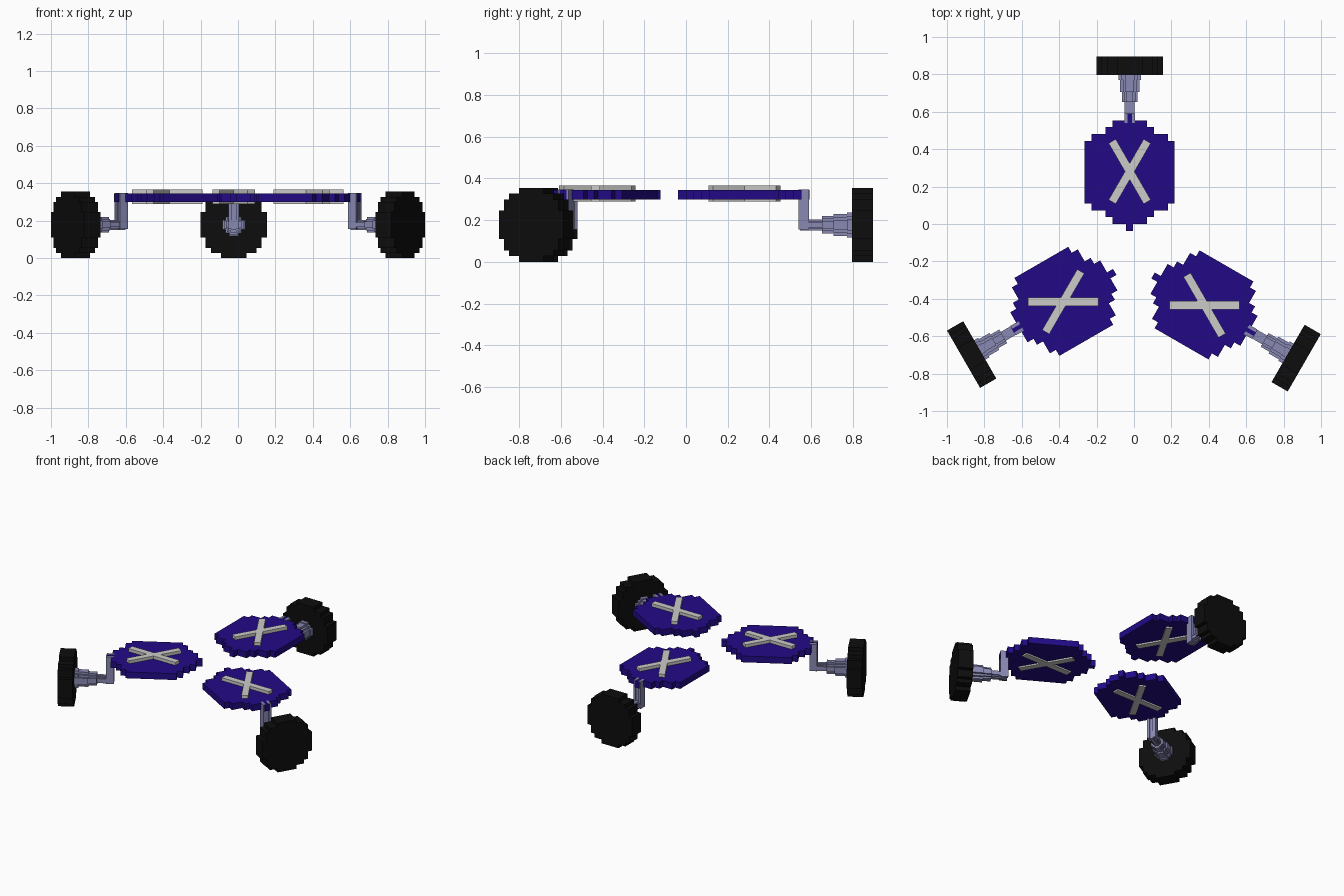
import bpy, bmesh
from math import radians
from mathutils import Matrix, Vector

cube = bpy.data.objects.get("Cube")
if cube:
    bpy.data.objects.remove(cube, do_unlink=True)


def material(name, rgb):
    m = bpy.data.materials.new(name)
    m.use_nodes = True
    m.diffuse_color = (*rgb, 1)
    bsdf = m.node_tree.nodes["Principled BSDF"]
    bsdf.inputs["Base Color"].default_value = (*rgb, 1)
    bsdf.inputs["Roughness"].default_value = 0.8
    return m


BLUE = material("deep blue", (0.016, 0.003, 0.24))
GREY = material("light grey", (0.6, 0.6, 0.59))
STEEL = material("blue grey", (0.25, 0.25, 0.45))
BLACK = material("tyre black", (0.004, 0.004, 0.004))


def finish(name, bm, mat, matrix):
    bmesh.ops.recalc_face_normals(bm, faces=bm.faces)
    mesh = bpy.data.meshes.new(name)
    bm.to_mesh(mesh)
    bm.free()
    mesh.materials.append(mat)
    ob = bpy.data.objects.new(name, mesh)
    ob.matrix_world = matrix
    bpy.context.collection.objects.link(ob)
    return ob


def add_box(bm, lo, hi, turn=0):
    """Box between two corners, turned about its own vertical axis."""
    lo, hi = Vector(lo), Vector(hi)
    m = (Matrix.Translation((lo + hi) / 2) @ Matrix.Rotation(radians(turn), 4, 'Z')
         @ Matrix.Diagonal((*(hi - lo), 1)))
    bmesh.ops.create_cube(bm, size=1, matrix=m)


def add_stepped(bm, widths, cell, depth, place):
    """Stepped outline from row widths, centred, extruded along local z."""
    right = []
    for i, w in enumerate(widths):
        y = (i - len(widths) / 2) * cell
        for p in ((w / 2 * cell, y), (w / 2 * cell, y + cell)):
            if len(right) > 1 and right[-1][0] == right[-2][0] == p[0]:
                right[-1] = p
            elif not right or right[-1] != p:
                right.append(p)
    outline = right + [(-x, y) for x, y in reversed(right)]
    face = bm.faces.new([bm.verts.new(place @ Vector((x, y, -depth / 2)))
                         for x, y in outline])
    side = bmesh.ops.extrude_face_region(bm, geom=[face])
    move = place.to_3x3() @ Vector((0, 0, depth))
    bmesh.ops.translate(bm, vec=move,
                        verts=[v for v in side["geom"] if isinstance(v, bmesh.types.BMVert)])


def disc_rows(n):
    """Row widths of a blocky disc n cells across."""
    h, r2 = n // 2, (n / 2) ** 2
    return [2 * int((r2 - k * k) ** 0.5) + 1 for k in range(-h, h + 1)]


def upright(y, z):
    return Matrix.Translation((0, y, z)) @ Matrix.Rotation(radians(90), 4, 'X')


AXLE_Z = 0.177
PLATE_ROWS = [1, 5, 7, 11] + [13] * 9 + [11, 7, 5, 1]


def build_arm(side, x, y, angle):
    """One wheel unit; its origin is below the wheel, pointing outward along +y."""
    frame = Matrix.Translation((x, y, 0)) @ Matrix.Rotation(radians(angle), 4, 'Z')

    # wheel
    bm = bmesh.new()
    add_stepped(bm, disc_rows(13), AXLE_Z * 2 / 13, 0.1, upright(0, AXLE_Z))
    finish(side + "_wheel", bm, BLACK, frame)

    # axle, growing in steps toward the wheel
    bm = bmesh.new()
    stations = [(-0.30, 0.027), (-0.195, 0.042), (-0.14, 0.052), (-0.075, 0.06), (-0.048, 0)]
    for (a, r), (b, _) in zip(stations, stations[1:]):
        add_stepped(bm, disc_rows(7), r * 2 / 7, b - a, upright((a + b) / 2, AXLE_Z))
    finish(side + "_axle", bm, STEEL, frame)

    # twin post with a recessed web
    bm = bmesh.new()
    for s in (-1, 1):
        add_box(bm, (s * 0.02 - 0.009, -0.306, 0.155), (s * 0.02 + 0.009, -0.256, 0.348))
    add_box(bm, (-0.012, -0.297, 0.155), (0.012, -0.264, 0.30))
    finish(side + "_post", bm, STEEL, frame)

    # stepped plate
    bm = bmesh.new()
    add_stepped(bm, PLATE_ROWS, 0.037, 0.045, Matrix.Translation((0, -0.569, 0.322)))
    finish(side + "_plate", bm, BLUE, frame)

    # crossed bars through the plate
    bm = bmesh.new()
    for turn in (-30, 30):
        add_box(bm, (-0.022, -0.753, 0.289), (0.022, -0.378, 0.366), turn)
    finish(side + "_cross_bars", bm, GREY, frame)


build_arm("back", -0.023, 0.846, 0)
build_arm("left", 0.867, -0.717, -120)
build_arm("right", -0.868, -0.698, 120)
